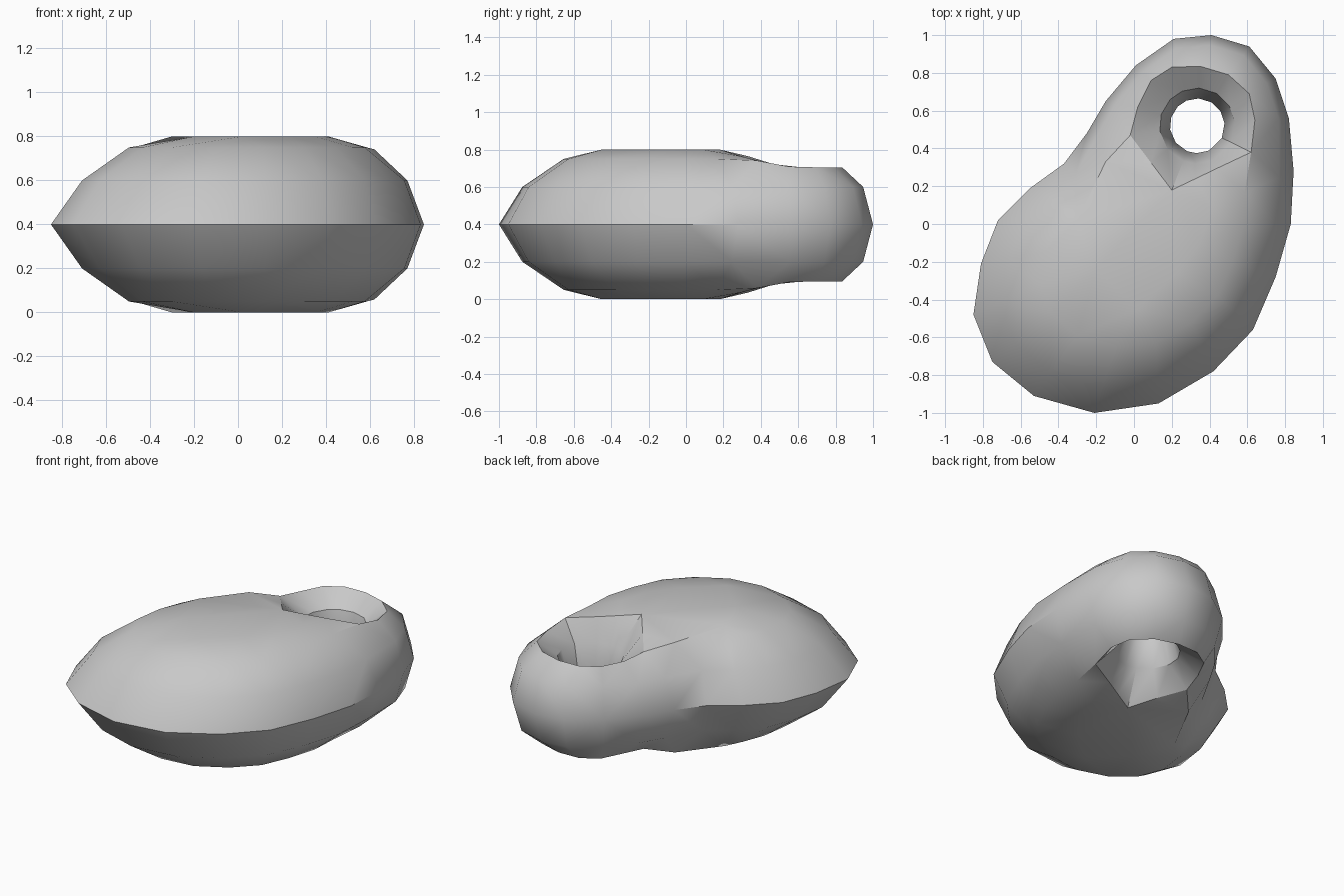
import bpy, bmesh, math
from mathutils import Vector
from mathutils.geometry import delaunay_2d_cdt

if "Cube" in bpy.data.objects:
    bpy.data.objects.remove(bpy.data.objects["Cube"])

# Outer silhouette of the pebble at mid height
OUTLINE = [(.41, 1), (.21, .98), (.01, .84), (-.15, .65), (-.25, .48), (-.37, .32),
           (-.55, .19), (-.72, .02), (-.81, -.21), (-.85, -.48), (-.75, -.73),
           (-.53, -.91), (-.21, -1), (.13, -.95), (.42, -.78), (.63, -.56),
           (.75, -.28), (.83, 0), (.845, .28), (.82, .56), (.75, .77), (.61, .94)]
# Upper rim of the hole, with its pointed corner
RIM = [(-.02, .47), (.02, .62), (.09, .76), (.2, .83), (.35, .835), (.5, .79),
       (.61, .69), (.64, .55), (.62, .38), (.44, .295), (.33, .242), (.2, .18),
       (.09, .325)]
# Edge of the flat crown
CROWN = [(-.3, .02), (-.2, -.24), (.02, -.45), (.225, -.26), (.35, -.1), (.41, .09)]
BELLY, HOLE = Vector((.09, -.05)), Vector((.335, .52))
MID = .4


def inside(p, poly):
    """Even-odd point in polygon test."""
    hit = False
    for (x1, y1), (x2, y2) in zip(poly, poly[1:] + poly[:1]):
        if (y1 > p.y) != (y2 > p.y) and p.x < x1 + (p.y - y1) * (x2 - x1) / (y2 - y1):
            hit = not hit
    return hit


def rim_height(y):
    """Height above mid level, thinning towards the hole end."""
    return .305 + .095 * min(1, max(0, (.6 - y) / .42)) ** 1.5


pts, edges = [], []


def add_loop(loop):
    """Add a closed constrained loop of (x, y, z) points."""
    n, s = len(loop), len(pts)
    pts.extend(loop)
    edges.extend((s + i, s + (i + 1) % n) for i in range(n))


# Contours of the upper half
shoulder, dome = [], []
for x, y in OUTLINE:
    p = Vector((x, y))
    if y > .4:
        q = p.lerp(HOLE, .11)
    else:
        q = p.lerp(BELLY, .125 - .03 * x)
        if x > 0 or y < .1:
            dome.append((*p.lerp(BELLY, .36 - .02 * x), .35))
    shoulder.append((*q, .2))
add_loop([(x, y, 0) for x, y in OUTLINE])
add_loop(shoulder)
add_loop([(x, y, rim_height(y)) for x, y in RIM])
pts.extend(dome)
pts.extend((x, y, .4) for x, y in CROWN)
pts.append((-.15, .33, .365))

flat, _, tris, origin, _, _ = delaunay_2d_cdt(
    [Vector(p[:2]) for p in pts], edges, [], 0, 1e-5)

bm = bmesh.new()
verts = [bm.verts.new((v.x, v.y, pts[o[0]][2] if o else .2)) for v, o in zip(flat, origin)]
for t in tris:
    c = sum((flat[i] for i in t), Vector((0, 0))) / len(t)
    if inside(c, OUTLINE) and not inside(c, RIM):
        bm.faces.new([verts[i] for i in t])

# Funnel of the hole: rim, throat, waist
rings = [[bm.verts.new((x, y, rim_height(y))) for x, y in RIM]]
for r, z in ((.2, .215), (.145, 0)):
    ring = []
    for x, y in RIM:
        d = (Vector((x, y)) - HOLE).normalized() * r + HOLE
        ring.append(bm.verts.new((d.x, d.y, z)))
    rings.append(ring)
for a, b in zip(rings, rings[1:]):
    for i in range(len(a)):
        j = (i + 1) % len(a)
        bm.faces.new((a[i], a[j], b[j], b[i]))

# Mirror to the underside and weld
copy = bmesh.ops.duplicate(bm, geom=bm.verts[:] + bm.edges[:] + bm.faces[:])["geom"]
for v in copy:
    if isinstance(v, bmesh.types.BMVert):
        v.co.z = -v.co.z
bmesh.ops.remove_doubles(bm, verts=bm.verts[:], dist=1e-4)
loose = [v for v in bm.verts if not v.link_faces]
bmesh.ops.delete(bm, geom=loose, context='VERTS')
bmesh.ops.translate(bm, verts=bm.verts[:], vec=(0, 0, MID))
bmesh.ops.recalc_face_normals(bm, faces=bm.faces[:])

mesh = bpy.data.meshes.new("pebble_pendant")
bm.to_mesh(mesh)
bm.free()
pebble = bpy.data.objects.new("pebble_pendant", mesh)
bpy.context.collection.objects.link(pebble)

stone = bpy.data.materials.new("grey_stone")
stone.diffuse_color = (.58, .58, .58, 1)
stone.use_nodes = True
stone.node_tree.nodes["Principled BSDF"].inputs["Base Color"].default_value = stone.diffuse_color
mesh.materials.append(stone)

bpy.context.view_layer.objects.active = pebble
pebble.select_set(True)
bpy.ops.object.shade_smooth_by_angle(angle=math.radians(33))
